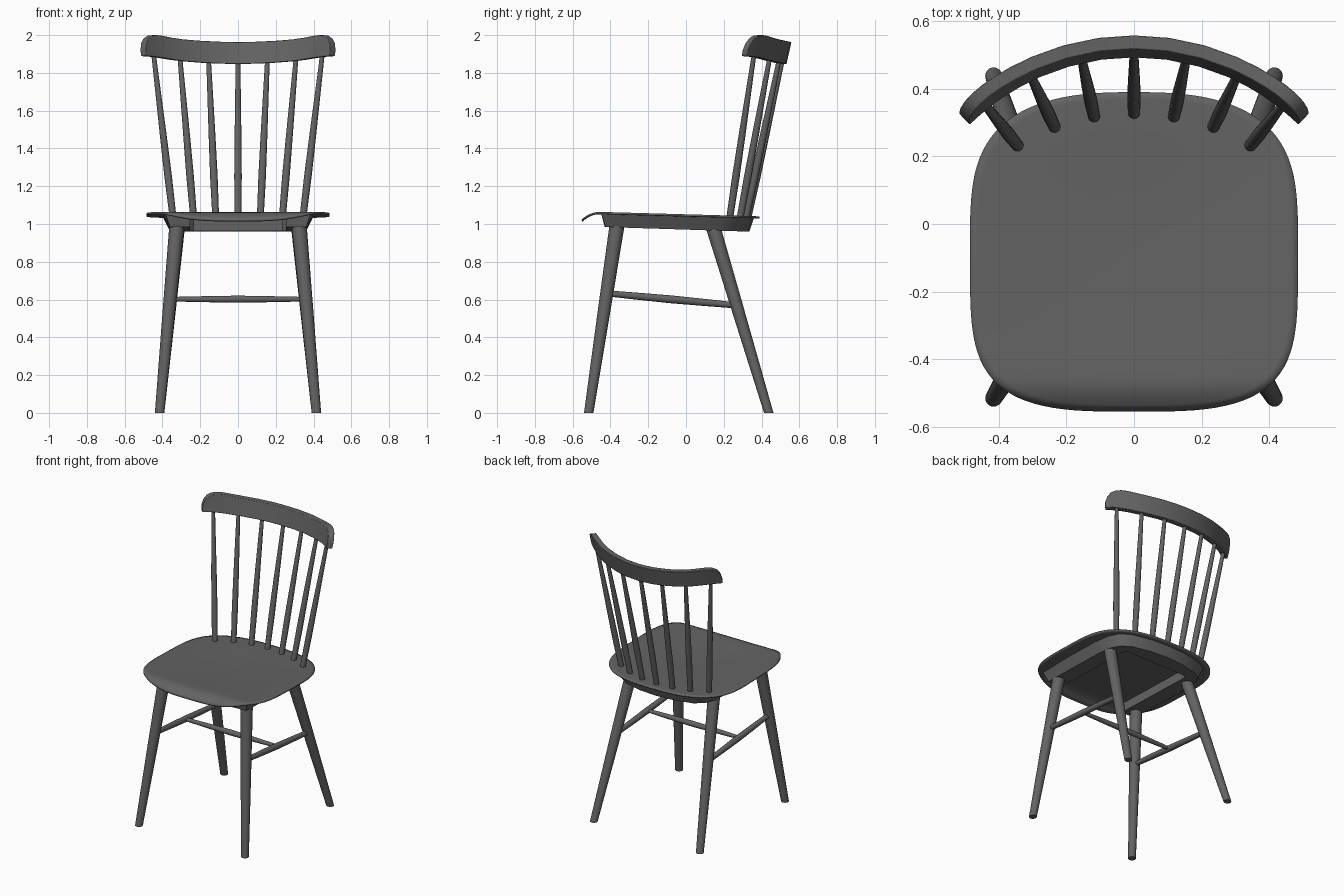
import bpy, math
from mathutils import Vector

if "Cube" in bpy.data.objects:
    bpy.data.objects.remove(bpy.data.objects["Cube"])

# Dark charcoal finish shared by all parts
DARK = bpy.data.materials.new("charcoal")
DARK.diffuse_color = (0.125, 0.125, 0.125, 1)
DARK.use_nodes = True
DARK.node_tree.nodes["Principled BSDF"].inputs["Base Color"].default_value = DARK.diffuse_color


def make(name, verts, faces, angle=35):
    me = bpy.data.meshes.new(name)
    me.from_pydata([tuple(v) for v in verts], [], faces)
    me.materials.append(DARK)
    ob = bpy.data.objects.new(name, me)
    bpy.context.collection.objects.link(ob)
    bpy.ops.object.select_all(action='DESELECT')
    ob.select_set(True)
    bpy.context.view_layer.objects.active = ob
    bpy.ops.object.mode_set(mode='EDIT')
    bpy.ops.mesh.select_all(action='SELECT')
    bpy.ops.mesh.normals_make_consistent(inside=False)
    bpy.ops.object.mode_set(mode='OBJECT')
    bpy.ops.object.shade_smooth_by_angle(angle=math.radians(angle))
    return ob


def loft(name, rings, angle=35):
    """Skin a list of equal-length rings and cap both ends."""
    n = len(rings[0])
    verts = [v for r in rings for v in r]
    faces = [(i * n + j, i * n + (j + 1) % n, (i + 1) * n + (j + 1) % n, (i + 1) * n + j)
             for i in range(len(rings) - 1) for j in range(n)]
    faces += [tuple(range(n)), tuple(range(len(verts) - n, len(verts)))]
    return make(name, verts, faces, angle)


def rod(name, a, b, radii, level=False, n=20):
    """Turned rod from a to b; level keeps the rings horizontal."""
    a, b = Vector(a), Vector(b)
    d = (b - a).normalized()
    u, v = Vector((1, 0, 0)), Vector((0, 1, 0))
    if not level:
        u = d.orthogonal().normalized()
        v = d.cross(u)
    rings = []
    for i, r in enumerate(radii):
        c = a.lerp(b, i / (len(radii) - 1))
        rings.append([c + r * (math.cos(t) * u + math.sin(t) * v)
                      for t in (2 * math.pi * k / n for k in range(n))])
    return loft(name, rings)


def seat_z(y):
    """Tilted seat plane with the front lip curling down."""
    lip = max(0, (-0.455 - y) / 0.1)
    return 1.064 - (y + 0.45) * 0.028 - 0.045 * lip ** 2


# Seat: thin dished sheet with a rounded-square outline
SEG, RINGS = 96, 24
verts, faces = [(0, -0.08, seat_z(-0.08) - 0.012)], []
for i in range(1, RINGS + 1):
    f = i / RINGS
    for k in range(SEG):
        t = 2 * math.pi * k / SEG
        c, s = math.cos(t), math.sin(t)
        p, q, depth = (2.6, 3.6, 0.47) if s > 0 else (3.3, 4.2, 0.475)
        x = f * 0.485 * math.copysign(abs(c) ** (2 / p), c)
        y = -0.08 + f * depth * math.copysign(abs(s) ** (2 / q), s)
        verts.append((x, y, seat_z(y) - 0.012 * (1 - f * f) ** 2))
for k in range(SEG):
    k2 = (k + 1) % SEG
    faces.append((0, 1 + k, 1 + k2))
    for i in range(RINGS - 1):
        p, q = 1 + i * SEG, 1 + (i + 1) * SEG
        faces.append((p + k, q + k, q + k2, p + k2))
seat = make("seat", verts, faces)
if seat.data.polygons[0].normal.z < 0:
    seat.data.flip_normals()
sol = seat.modifiers.new("thickness", 'SOLIDIFY')
sol.thickness, sol.offset = 0.011, -1

# Seat frame: U-shaped rail, open at the front, outer face sloping inwards
# each station: outer x, outer y, bottom inset x, bottom inset y, inner x, inner y
half = [(0.385, -0.45, 0.025, -0.025, 0.255, -0.43), (0.40, -0.20, 0.038, 0, 0.255, -0.20),
        (0.40, 0.08, 0.036, 0, 0.255, 0.06), (0.385, 0.20, 0.032, 0.01, 0.255, 0.15),
        (0.35, 0.275, 0.03, 0.02, 0.255, 0.20), (0.28, 0.32, 0.02, 0.025, 0.235, 0.22),
        (0.14, 0.35, 0.005, 0.025, 0.13, 0.22), (0, 0.36, 0, 0.025, 0, 0.22)]


def frame_ring(st, side):
    ox, oy, ix, iy, nx, ny = st
    low = lambda y: 0.984 - (y + 0.43) * 0.032
    return [(side * ox, oy, seat_z(oy) - 0.008), (side * (ox - ix), oy - iy, low(oy - iy)),
            (side * nx, ny, low(ny)), (side * nx, ny, seat_z(ny) - 0.016)]


loft("seat_frame", [frame_ring(s, 1) for s in half] + [frame_ring(s, -1) for s in half[-2::-1]])

# Legs and side stretchers, mirrored left and right
for side, label in ((1, "right"), (-1, "left")):
    rod("front_leg_" + label, (side * 0.415, -0.515, 0), (side * 0.324, -0.366, 0.988),
        (0.025, 0.033, 0.040), True)
    rod("back_leg_" + label, (side * 0.415, 0.438, 0), (side * 0.322, 0.147, 0.972),
        (0.025, 0.033, 0.040), True)
    rod("side_stretcher_" + label, (side * 0.357, -0.419, 0.633), (side * 0.361, 0.266, 0.569),
        (0.016, 0.019, 0.021, 0.019, 0.016))

# Cross stretcher joining the side stretchers
rod("cross_stretcher", (-0.358, -0.08, 0.602), (0.358, -0.08, 0.602),
    (0.012, 0.016, 0.019, 0.016, 0.012))

# Back spindles fanning up to the curved top rail
ARC, CY = 0.725, -0.2
for i, (bx, by, tx) in enumerate([(0, 0.328, 0), (0.118, 0.318, 0.157),
                                  (0.235, 0.287, 0.309), (0.344, 0.232, 0.447)]):
    ty = CY + math.sqrt((ARC - 0.008) ** 2 - tx * tx)
    for side in ((1, -1) if i else (1,)):
        rod("back_spindle", (side * bx, by, 1.035), (side * tx, ty, 1.90),
            (0.018, 0.020, 0.018, 0.015, 0.012), n=16)

# Top rail: curved, leaning back, with raised rounded ends (x, bottom z, top z)
rail = [(0, 1.847, 1.963), (0.1, 1.849, 1.965), (0.2, 1.854, 1.97), (0.29, 1.861, 1.977),
        (0.35, 1.868, 1.986), (0.40, 1.876, 1.996), (0.43, 1.881, 2.0), (0.46, 1.885, 1.997),
        (0.482, 1.887, 1.983), (0.498, 1.888, 1.957), (0.508, 1.889, 1.918)]


def rail_ring(x, lo, hi, side):
    a = math.asin(x / ARC)
    lean = 0.013 * (hi - lo) / 0.115
    ring = []
    for dr, z in ((-0.033, lo), (0.007, lo), (0.007 + 2 * lean, hi), (-0.033 + 2 * lean, hi)):
        r = ARC + dr
        ring.append((side * r * math.sin(a), CY + r * math.cos(a), z))
    return ring


top = loft("top_rail", [rail_ring(*s, -1) for s in rail[:0:-1]] + [rail_ring(*s, 1) for s in rail], 40)
bev = top.modifiers.new("soft_edges", 'BEVEL')
bev.width, bev.segments, bev.limit_method, bev.angle_limit = 0.003, 2, 'ANGLE', math.radians(50)
